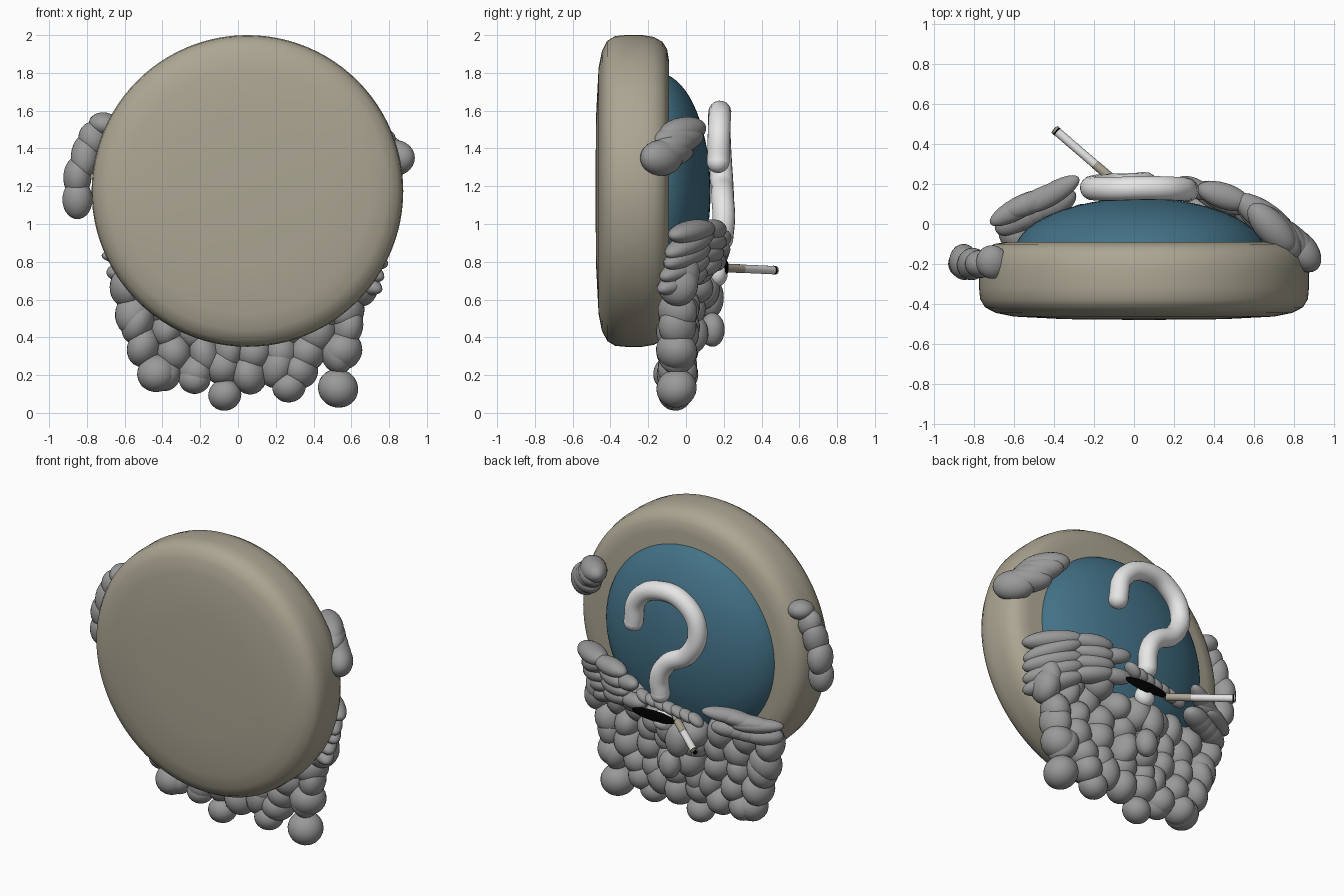
import bpy, bmesh, math, random
from mathutils import Matrix, Vector

random.seed(4)
cube = bpy.data.objects.get("Cube")
if cube:
    bpy.data.objects.remove(cube)


def material(name, rgb):
    m = bpy.data.materials.new(name)
    m.use_nodes = True
    m.diffuse_color = (*rgb, 1)
    m.node_tree.nodes["Principled BSDF"].inputs["Base Color"].default_value = (*rgb, 1)
    return m


TAN = material("tan clay", (0.41, 0.38, 0.29))
BLUE = material("deep blue", (0.055, 0.165, 0.24))
GREY = material("stone grey", (0.32, 0.32, 0.32))
WHITE = material("white", (0.8, 0.8, 0.8))
BLACK = material("black", (0, 0, 0))


def finish(name, bm, mat):
    mesh = bpy.data.meshes.new(name)
    bmesh.ops.recalc_face_normals(bm, faces=bm.faces)
    for f in bm.faces:
        f.smooth = True
    bm.to_mesh(mesh)
    bm.free()
    mesh.materials.append(mat)
    ob = bpy.data.objects.new(name, mesh)
    bpy.context.collection.objects.link(ob)
    return ob


def add_ball(bm, centre, size, rot=Matrix(), seg=24):
    m = Matrix.Translation(centre) @ rot @ Matrix.Diagonal((*size, 1))
    bmesh.ops.create_uvsphere(bm, u_segments=seg, v_segments=seg // 2 + 2, radius=1, matrix=m)


def ball(name, centre, size, mat, seg=32):
    bm = bmesh.new()
    add_ball(bm, centre, size, seg=seg)
    return finish(name, bm, mat)


def wobble(a):
    r = random.uniform
    return (Matrix.Rotation(r(-a, a), 4, 'X') @ Matrix.Rotation(r(-a, a), 4, 'Y')
            @ Matrix.Rotation(r(-a, a), 4, 'Z'))


def chain(bm, start, end, n, size, yaw=0, tilt=0, jitter=0.12):
    """Row of overlapping flattened stones from start to end."""
    a, b = Vector(start), Vector(end)
    for i in range(n):
        p = a.lerp(b, i / (n - 1))
        rot = Matrix.Rotation(yaw, 4, 'Z') @ Matrix.Rotation(tilt, 4, 'Y') @ wobble(jitter)
        add_ball(bm, p, size, rot)


# Thick round disc, spun about the y axis
profile = [(0, -.48), (.4, -.476), (.65, -.463), (.74, -.445), (.795, -.417), (.82, -.375),
           (.825, -.32), (.825, -.23), (.815, -.17), (.79, -.125), (.75, -.1), (.69, -.09), (0, -.09)]
bm = bmesh.new()
verts = [bm.verts.new((r, y, 0)) for r, y in profile]
edges = [bm.edges.new(pair) for pair in zip(verts, verts[1:])]
bmesh.ops.spin(bm, geom=verts + edges, cent=(0, 0, 0), axis=(0, 1, 0),
               angle=math.tau, steps=96, use_merge=True)
bmesh.ops.remove_doubles(bm, verts=bm.verts, dist=1e-4)
disc = finish("round_disc", bm, TAN)
disc.location = (.05, 0, 1.175)

# Blue dome on the back
DOME = Vector((.03, -.15, 1.17))
ball("blue_dome", DOME, (.63, .28, .63), BLUE, 64)


def dome_y(x, z):
    q = 1 - ((x - DOME.x) ** 2 + (z - DOME.z) ** 2) / .63 ** 2
    return DOME.y + .28 * math.sqrt(q) if q > 0 else DOME.y


# Beard of pebbles: rows of (height, first x, last x, count)
bm = bmesh.new()
for z, x0, x1, n in [(.23, -.38, .33, 6), (.34, -.48, .53, 8), (.45, -.52, .56, 8),
                     (.56, -.54, .59, 8), (.66, -.58, .66, 9), (.77, .33, .64, 3)]:
    for i in range(n):
        x = x0 + (x1 - x0) * i / (n - 1) + random.uniform(-.02, .02)
        zz = z + random.uniform(-.03, .03)
        chin = .06 * math.exp(-(x / .2) ** 2) if z > .4 else 0
        y = max(-.045, dome_y(x, zz) + .01) + chin
        size = (random.uniform(.08, .1), random.uniform(.1, .118), random.uniform(.09, .125))
        add_ball(bm, (x, y, zz), size, wobble(.4))
# Loose pebbles along the lower edge
for x, y, z, r in [(-.07, -.06, .095, .088), (.53, -.05, .13, .108), (.27, -.06, .14, .09),
                   (-.43, -.07, .21, .105), (-.23, -.06, .18, .085), (.05, -.07, .2, .08),
                   (.55, -.05, .33, .11)]:
    add_ball(bm, (x, y, z), (r, r, r * .93), wobble(.5))
# Central chin pebbles
add_ball(bm, (.02, .14, .44), (.07, .065, .09))
add_ball(bm, (-.03, .13, .61), (.08, .07, .11))
finish("pebble_beard", bm, GREY)

# Layered cheek stones
bm = bmesh.new()
chain(bm, (.66, .03, .96), (.62, -.02, .7), 5, (.19, .075, .06), -.75, .22)
chain(bm, (.45, .14, .97), (.42, .11, .78), 4, (.14, .065, .055), -.4, .1)
chain(bm, (.3, .18, .92), (.27, .16, .8), 2, (.1, .05, .05), -.3, .2)
finish("left_cheek_stones", bm, GREY)
bm = bmesh.new()
chain(bm, (-.41, .15, .88), (-.58, .08, .83), 4, (.16, .055, .045), .45, -.1)
chain(bm, (-.41, .1, .78), (-.58, .03, .75), 4, (.13, .07, .06), .45, -.1)
finish("right_cheek_stones", bm, GREY)

# Small moustache stones above the mouth
bm = bmesh.new()
chain(bm, (.17, .19, .865), (-.19, .17, .8), 7, (.06, .045, .032), 0, -.5)
finish("moustache_stones", bm, GREY)

# Stones clinging to the upper rim
bm = bmesh.new()
chain(bm, (.69, -.02, 1.49), (.78, -.08, 1.38), 4, (.16, .08, .075), -.82, .15)
add_ball(bm, (.83, -.13, 1.35), (.13, .085, .095), Matrix.Rotation(-.85, 4, 'Z'))
finish("left_rim_stones", bm, GREY)
bm = bmesh.new()
for p, s in [((-.85, -.2, 1.13), (.08, .075, .105)), ((-.85, -.19, 1.25), (.075, .09, .11)),
             ((-.81, -.2, 1.36), (.075, .08, .12)), ((-.77, -.2, 1.45), (.075, .07, .09)),
             ((-.71, -.19, 1.53), (.08, .085, .06))]:
    add_ball(bm, p, s, wobble(.2))
finish("right_rim_stones", bm, GREY)

# Hooked tube and round dot
curve = bpy.data.curves.new("hook_tube", 'CURVE')
curve.dimensions = '3D'
curve.bevel_depth = .06
curve.bevel_resolution = 6
curve.resolution_u = 10
path = [(.265, .17, 1.33), (.23, .175, 1.49), (.06, .18, 1.59), (-.13, .175, 1.54), (-.21, .18, 1.39),
        (-.15, .19, 1.23), (0, .195, 1.13), (.055, .2, 1.03), (.055, .19, .92)]
spline = curve.splines.new('BEZIER')
spline.bezier_points.add(len(path) - 1)
for bp, co in zip(spline.bezier_points, path):
    bp.co = co
    bp.handle_left_type = bp.handle_right_type = 'AUTO'
curve.materials.append(WHITE)
hook = bpy.data.objects.new("hook_tube", curve)
bpy.context.collection.objects.link(hook)
for label, end in (("hook_tip", path[0]), ("hook_foot", path[-1])):
    ball(label, end, (.06, .06, .06), WHITE)
ball("hook_dot", (.055, .165, .735), (.065, .055, .065), WHITE)

# Flat dark mouth
ball("mouth", (.085, .215, .77), (.16, .01, .036), BLACK)

# Rolled stick held in the mouth
stick_a, stick_b = Vector((-.08, .2, .768)), Vector((-.4, .475, .755))
turn = (stick_b - stick_a).to_track_quat('Z', 'Y').to_matrix().to_4x4()
for label, t0, t1, r, mat in [("stick_filter", 0, .36, .023, TAN), ("stick_paper", .36, .95, .022, WHITE),
                              ("stick_band", .95, .97, .0235, BLACK), ("stick_ash", .97, .995, .023, TAN),
                              ("stick_ember", .995, 1.0, .015, BLACK)]:
    bm = bmesh.new()
    mid = stick_a.lerp(stick_b, (t0 + t1) / 2)
    bmesh.ops.create_cone(bm, cap_ends=True, segments=24, radius1=r, radius2=r,
                          depth=(t1 - t0) * (stick_b - stick_a).length,
                          matrix=Matrix.Translation(mid) @ turn)
    ob = finish(label, bm, mat)
    bpy.ops.object.select_all(action='DESELECT')
    ob.select_set(True)
    bpy.context.view_layer.objects.active = ob
    bpy.ops.object.shade_smooth_by_angle()
